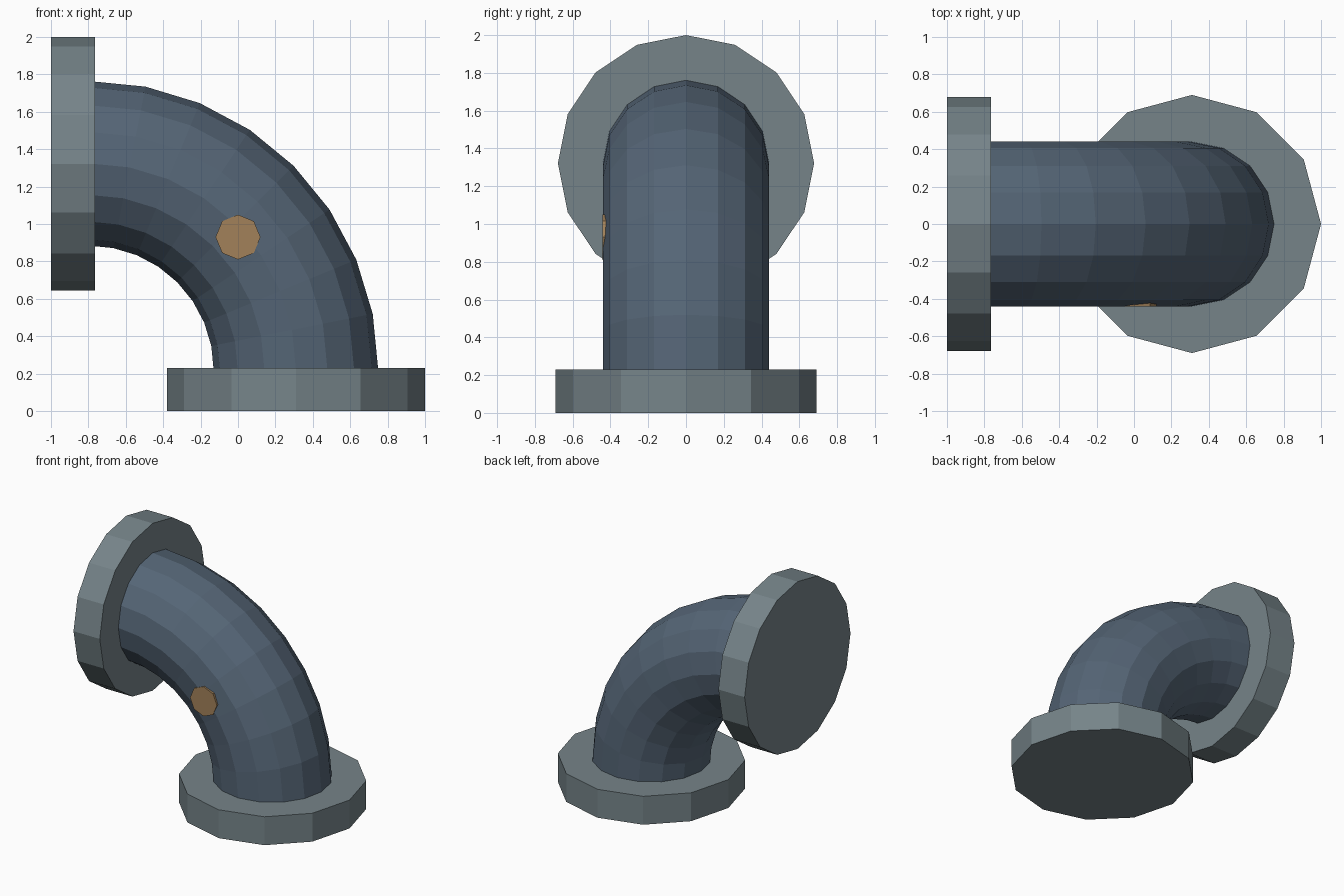
import bpy, bmesh
from math import radians
from mathutils import Matrix, Vector

cube = bpy.data.objects.get("Cube")
if cube:
    bpy.data.objects.remove(cube, do_unlink=True)


def material(name, rgb):
    m = bpy.data.materials.new(name)
    m.use_nodes = True
    m.diffuse_color = (*rgb, 1)
    m.node_tree.nodes["Principled BSDF"].inputs["Base Color"].default_value = (*rgb, 1)
    return m


slate = material("slate blue paint", (0.09, 0.13, 0.18))
grey = material("grey metal", (0.18, 0.23, 0.25))
brass = material("brass", (0.36, 0.22, 0.10))


def finish(name, bm, mat):
    bmesh.ops.recalc_face_normals(bm, faces=bm.faces)
    mesh = bpy.data.meshes.new(name)
    bm.to_mesh(mesh)
    bm.free()
    mesh.materials.append(mat)
    obj = bpy.data.objects.new(name, mesh)
    bpy.context.collection.objects.link(obj)
    return obj


def disc(name, centre, radius, depth, sides, mat, axis="Z"):
    """Flat-sided cylinder along the given axis, with a corner on each main axis."""
    turn = {"Z": Matrix(), "X": Matrix.Rotation(radians(90), 4, "Y"),
            "Y": Matrix.Rotation(radians(90), 4, "X")}[axis]
    bm = bmesh.new()
    bmesh.ops.create_cone(bm, cap_ends=True, segments=sides, radius1=radius,
                          radius2=radius, depth=depth,
                          matrix=Matrix.Translation(centre) @ turn)
    return finish(name, bm, mat)


# Pipe elbow: a ring swept through a quarter turn
bend_centre = Vector((-0.796, 0, 0.218))
bend_radius = 1.106
bm = bmesh.new()
bmesh.ops.create_circle(bm, segments=16, radius=0.44, cap_ends=False,
                        matrix=Matrix.Translation(bend_centre + Vector((bend_radius, 0, 0))))
bmesh.ops.spin(bm, geom=bm.verts[:] + bm.edges[:], cent=bend_centre,
               axis=(0, -1, 0), angle=radians(90), steps=8)
finish("pipe_elbow", bm, slate)

# End flanges
disc("bottom_flange", (0.31, 0, 0.115), 0.69, 0.23, 12, grey)
disc("side_flange", (-0.8825, 0, 1.322), 0.678, 0.235, 16, grey, "X")

# Plug on the front of the bend
disc("front_plug", (0, -0.412, 0.93), 0.12, 0.06, 8, brass, "Y")
